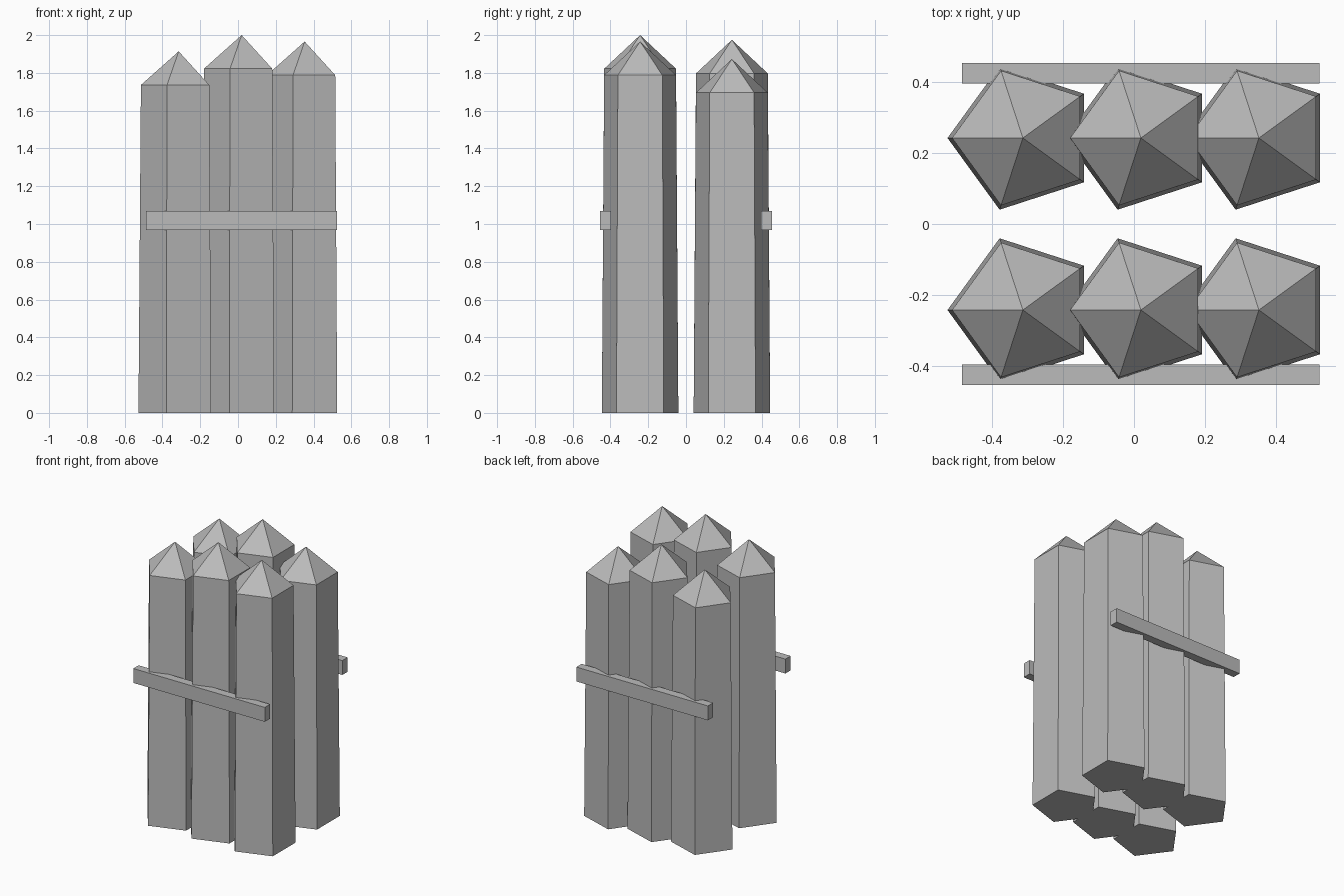
import bpy, bmesh, math

if "Cube" in bpy.data.objects:
    bpy.data.objects.remove(bpy.data.objects["Cube"])

grey = bpy.data.materials.new("plain grey")
grey.diffuse_color = (0.5, 0.5, 0.5, 1)
grey.use_nodes = True
grey.node_tree.nodes["Principled BSDF"].inputs["Base Color"].default_value = grey.diffuse_color


def add_object(name, bm):
    bmesh.ops.recalc_face_normals(bm, faces=bm.faces)
    mesh = bpy.data.meshes.new(name)
    bm.to_mesh(mesh)
    bm.free()
    mesh.materials.append(grey)
    obj = bpy.data.objects.new(name, mesh)
    bpy.context.collection.objects.link(obj)
    return obj


# Five-sided tapered stake with a pointed tip, one corner towards -x
def stake(name, x, y, tip):
    bm = bmesh.new()
    eave = tip - 0.178
    rings = []
    for r, z in ((0.213, 0), (0.2, eave)):
        angles = [math.pi + i * math.tau / 5 for i in range(5)]
        rings.append([bm.verts.new((x + r * math.cos(a), y + r * math.sin(a), z))
                      for a in angles])
    low, high = rings
    apex = bm.verts.new((x, y, tip))
    bm.faces.new(low)
    for i in range(5):
        j = (i + 1) % 5
        bm.faces.new((low[i], low[j], high[j], high[i]))
        bm.faces.new((high[i], high[j], apex))
    return add_object(name, bm)


# Horizontal rail holding a row of stakes together
def rail(name, y):
    bm = bmesh.new()
    bmesh.ops.create_cube(bm, size=1)
    bmesh.ops.scale(bm, vec=(1.011, 0.058, 0.1), verts=bm.verts)
    bmesh.ops.translate(bm, vec=(0.019, y, 1.018), verts=bm.verts)
    return add_object(name, bm)


# Two rows of three stakes, each with its own height, and a rail outside
rows = (("front", -1, (1.914, 2.0, 1.966)),
        ("back", 1, (1.89, 1.975, 1.873)))
for side, sign, tips in rows:
    for i, tip in enumerate(tips):
        stake(f"{side}_stake_{i + 1}", -0.314 + 0.3335 * i, sign * 0.243, tip)
    rail(f"{side}_rail", sign * 0.426)
